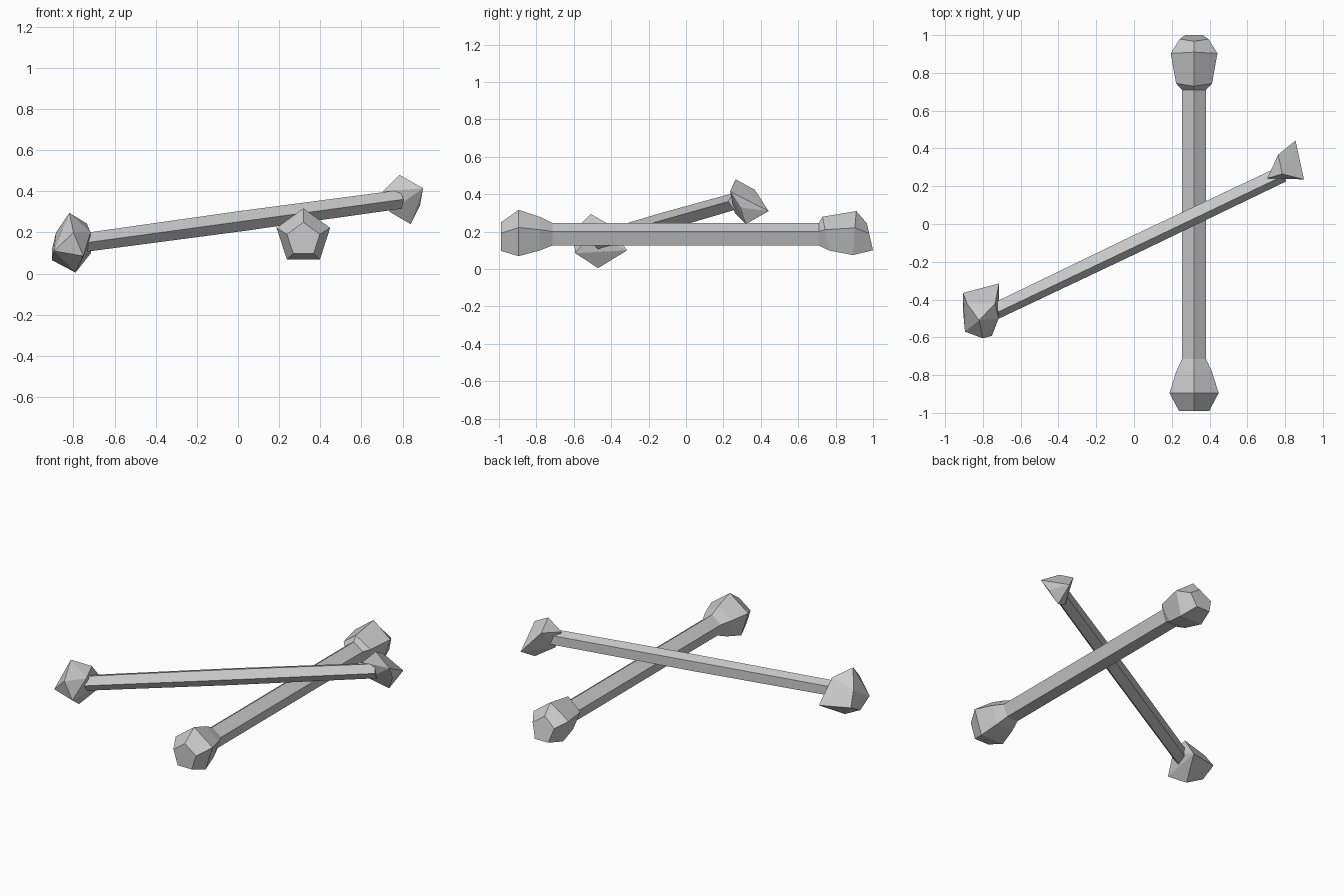
import bpy, bmesh, math
from mathutils import Vector

if "Cube" in bpy.data.objects:
    bpy.data.objects.remove(bpy.data.objects["Cube"])


def finish(bm, name):
    bmesh.ops.recalc_face_normals(bm, faces=bm.faces[:])
    me = bpy.data.meshes.new(name)
    bm.to_mesh(me)
    bm.free()
    ob = bpy.data.objects.new(name, me)
    bpy.context.collection.objects.link(ob)
    return ob


def five_sided(name, rings, roll):
    """Loft pentagon rings: (centre, radius, lean of the ring along its axis)."""
    bm = bmesh.new()
    axis = (Vector(rings[-1][0]) - Vector(rings[0][0])).normalized()
    side = axis.cross(Vector((0, 0, 1))).normalized()
    up = side.cross(axis)
    loops = []
    for centre, r, lean in rings:
        loop = []
        for i in range(5):
            a = math.radians(roll + 72 * i)
            p = Vector(centre) + r * (side * math.cos(a) + up * math.sin(a))
            loop.append(bm.verts.new(p + axis * lean * math.sin(a)))
        loops.append(loop)
    for a, b in zip(loops, loops[1:]):
        for i in range(5):
            j = (i + 1) % 5
            bm.faces.new((a[i], a[j], b[j], b[i]))
    bm.faces.new(loops[0])
    bm.faces.new(loops[-1])
    return finish(bm, name)


def knob(name, points):
    """Faceted lump wrapped round a few corner points."""
    bm = bmesh.new()
    for p in points:
        bm.verts.new(p)
    res = bmesh.ops.convex_hull(bm, input=bm.verts[:])
    loose = [v for v in bm.verts if not v.link_faces]
    bmesh.ops.delete(bm, geom=loose, context='VERTS')
    return finish(bm, name)


# lower bone: straight shaft with swollen ends, lying along y
profile = [(-0.99, 0.165, 0.084, 0), (-0.895, 0.18, 0.137, 0),
           (-0.78, 0.18, 0.099, 0), (-0.715, 0.18, 0.067, 0),
           (0.71, 0.18, 0.067, 0), (0.75, 0.18, 0.1, -0.02),
           (0.9, 0.18, 0.13, 0.01), (0.985, 0.165, 0.08, -0.018)]
five_sided("lower_bone", [((0.318, y, z), r, t) for y, z, r, t in profile], 90)

# upper bone: slanted shaft resting across the lower one
five_sided("upper_bone_shaft", [((-0.76, -0.469, 0.15), 0.048, 0),
                                ((0.0, -0.105, 0.254), 0.052, 0),
                                ((0.785, 0.269, 0.361), 0.048, 0)], 0)

# knobs at both ends of the upper bone
knob("upper_bone_left_knob", [
    (-0.82, -0.51, 0.295), (-0.735, -0.42, 0.243), (-0.905, -0.365, 0.115),
    (-0.715, -0.315, 0.1), (-0.79, -0.47, 0.005), (-0.80, -0.605, 0.2),
    (-0.752, -0.592, 0.085), (-0.895, -0.57, 0.11), (-0.905, -0.46, 0.065),
    (-0.717, -0.5, 0.2), (-0.885, -0.42, 0.2)])
knob("upper_bone_right_knob", [
    (0.785, 0.265, 0.48), (0.90, 0.236, 0.415), (0.855, 0.442, 0.31),
    (0.84, 0.32, 0.24), (0.706, 0.242, 0.40), (0.763, 0.367, 0.425),
    (0.738, 0.26, 0.30), (0.885, 0.29, 0.33)])
